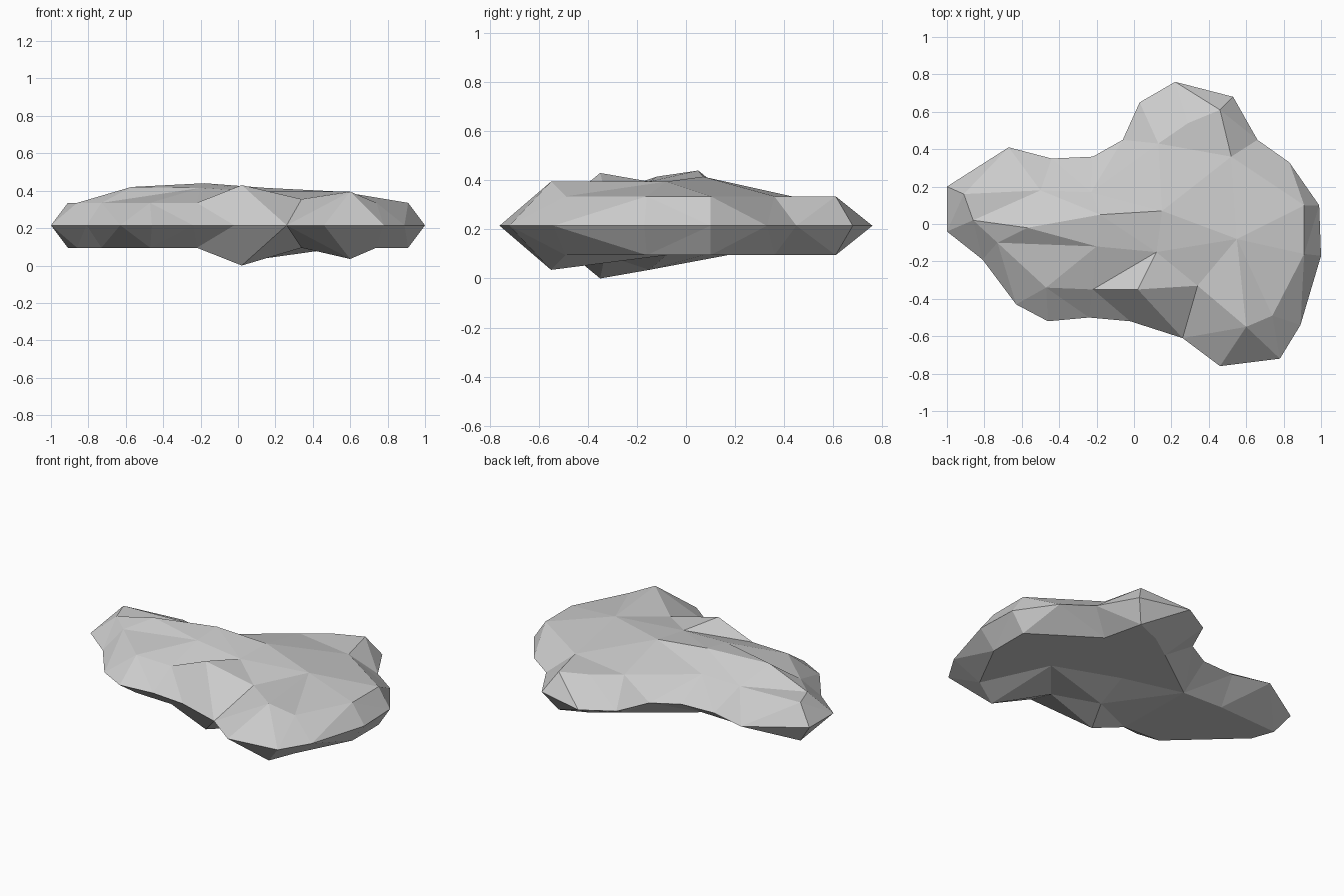
import bpy, bmesh
from mathutils import Vector, geometry

cube = bpy.data.objects.get("Cube")
if cube:
    bpy.data.objects.remove(cube, do_unlink=True)

MID = 0.22    # height of the widest outline
SHELF = 0.34  # usual height of the upper rim

# Widest outline, clockwise seen from above
outline = [(.99, .10), (1, -.17), (.89, -.54), (.78, -.72), (.46, -.76), (.26, -.61),
           (-.02, -.52), (-.24, -.5), (-.46, -.52), (-.63, -.43), (-.81, -.19),
           (-1, -.04), (-1, .2), (-.67, .41), (-.44, .35), (-.22, .36), (-.06, .45),
           (.03, .65), (.22, .76), (.53, .68), (.66, .45), (.83, .33)]

# Inset rim, mirrored on the underside; named points stand above the shelf
peak, knob, dip = (.02, -.35), (.6, -.55), (.12, -.15)
gully, shoulder = (.34, -.33), (.74, -.49)
front_notch, left_notch = (-.22, -.35), (-.73, -.1)
rim = [(.91, .1), (.91, -.16), shoulder, knob, gully, peak, front_notch, (-.47, -.34),
       left_notch, (-.86, .02), (-.91, .16), (-.5, .18), (-.23, .17),
       (.13, .43), (.29, .54), (.46, .61), (.52, .36)]
raised = {peak: .435, knob: .4, gully: .36}

# Ridges and humps of the upper face
left_hump, ridge_a, ridge_b, fold = (-.57, -.02), (-.18, .05), (.15, .07), (-.2, -.12)
right_hump = (.55, -.08)
humps = {left_hump: .425, ridge_a: .445, ridge_b: .42, fold: .42,
         dip: .4, right_hump: .4}
creases = [(left_hump, fold), (left_notch, fold), (left_hump, left_notch),
           (ridge_a, ridge_b), (front_notch, dip), (peak, dip)]
base_creases = [(peak, dip), (dip, ridge_b), (ridge_b, right_hump)]


def loop_edges(points):
    return list(zip(points, points[1:] + points[:1]))


def add_shell(bm, heights, edges):
    """Triangulate points in plan, then lift each one to its height."""
    points = list(heights)
    index = {p: i for i, p in enumerate(points)}
    pairs = [(index[a], index[b]) for a, b in edges]
    result = geometry.delaunay_2d_cdt([Vector(p) for p in points], pairs, [], 1, 1e-5)
    verts = []
    for co, sources in zip(result[0], result[3]):
        z = heights[points[sources[0]]] if sources else SHELF
        verts.append(bm.verts.new((co.x, co.y, z)))
    for face in result[2]:
        bm.faces.new([verts[i] for i in face])


bm = bmesh.new()
edges = loop_edges(outline) + loop_edges(rim)

# Upper shell
top = {p: MID for p in outline}
top.update({p: raised.get(p, SHELF) for p in rim})
top.update(humps)
add_shell(bm, top, edges + creases)

# Lower shell: mirrored rim with a mostly flat base
floor = 2 * MID - SHELF
base = {p: MID for p in outline}
base.update({p: 2 * MID - raised.get(p, SHELF) for p in rim})
base.update({p: floor for p in (gully, ridge_b, right_hump)})
base[dip] = 2 * MID - humps[dip]
add_shell(bm, base, edges + base_creases)

# Join the shells along the outline and set the lowest point on the ground
bmesh.ops.remove_doubles(bm, verts=bm.verts, dist=0.001)
bmesh.ops.recalc_face_normals(bm, faces=bm.faces)
lowest = min(v.co.z for v in bm.verts)
bmesh.ops.translate(bm, verts=bm.verts, vec=(0, 0, -lowest))

mesh = bpy.data.meshes.new("flat_rock")
bm.to_mesh(mesh)
bm.free()
rock = bpy.data.objects.new("flat_rock", mesh)
bpy.context.collection.objects.link(rock)

# Stone colour
stone = bpy.data.materials.new("grey_stone")
stone.use_nodes = True
colour = (.6, .6, .6, 1)
stone.diffuse_color = colour
for node in stone.node_tree.nodes:
    if node.type == 'BSDF_PRINCIPLED':
        node.inputs["Base Color"].default_value = colour
mesh.materials.append(stone)
